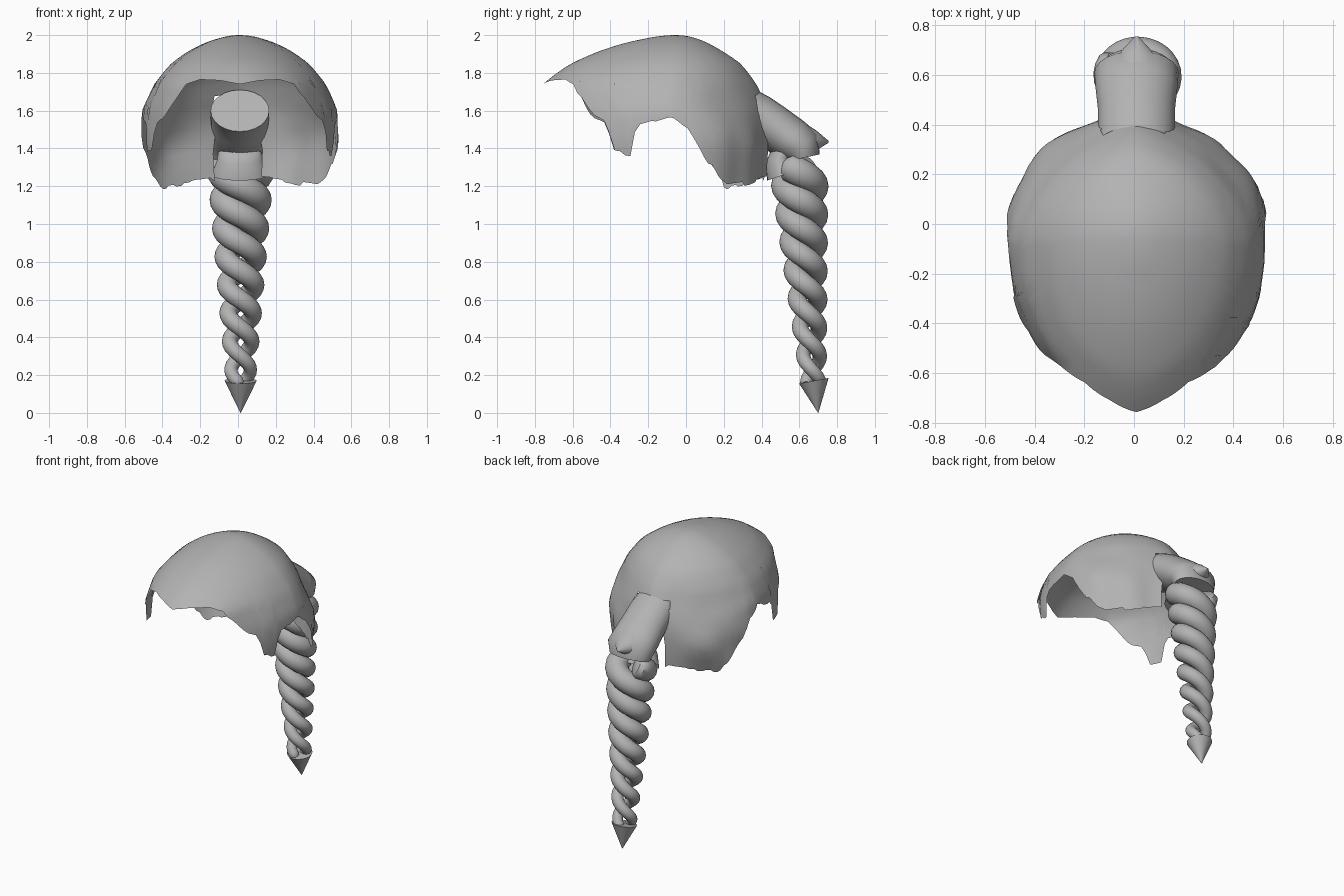
import bpy, bmesh, math, random
from mathutils import Vector, noise

if "Cube" in bpy.data.objects:
    bpy.data.objects.remove(bpy.data.objects["Cube"])

random.seed(4)
grey = bpy.data.materials.new("hair_grey")
grey.diffuse_color = (0.45, 0.45, 0.45, 1)
grey.use_nodes = True
grey.node_tree.nodes["Principled BSDF"].inputs["Base Color"].default_value = grey.diffuse_color


def lerp(table, key, col=1):
    """Linear lookup in a small table sorted by its first column."""
    for a, b in zip(table, table[1:]):
        if key <= b[0]:
            k = max(0, (key - a[0]) / (b[0] - a[0]))
            return a[col] + (b[col] - a[col]) * k
    return table[-1][col]


def finish(name, bm, angle=50):
    bmesh.ops.recalc_face_normals(bm, faces=bm.faces[:])
    me = bpy.data.meshes.new(name)
    bm.to_mesh(me)
    bm.free()
    me.materials.append(grey)
    ob = bpy.data.objects.new(name, me)
    bpy.context.collection.objects.link(ob)
    bpy.ops.object.select_all(action='DESELECT')
    bpy.context.view_layer.objects.active = ob
    ob.select_set(True)
    bpy.ops.object.shade_smooth_by_angle(angle=math.radians(angle))
    return ob


def loft(name, rings, angle=50):
    """Skin closed rings of points and cap both ends."""
    bm = bmesh.new()
    rows = [[bm.verts.new(p) for p in r] for r in rings]
    n = len(rows[0])
    for a, b in zip(rows, rows[1:]):
        for i in range(n):
            j = (i + 1) % n
            bm.faces.new((a[i], a[j], b[j], b[i]))
    bm.faces.new(rows[0])
    bm.faces.new(rows[-1])
    return finish(name, bm, angle)


def oval(c, u, v, n=24):
    return [Vector(c) + u * math.cos(2 * math.pi * i / n) + v * math.sin(2 * math.pi * i / n)
            for i in range(n)]


# Hair cap: sqrt(depth below crown), half width, front y, back y
SHAPE = [(0, 0, -.05, -.05), (.14, .12, -.22, .06), (.28, .26, -.44, .18),
         (.39, .365, -.61, .29), (.51, .455, -.76, .37), (.63, .515, -.76, .40),
         (.77, .53, -.76, .41), (.9, .48, -.72, .39)]
# Hem height by angle from the front: fringe, sideburn, ear gap, nape
HEM = [(0, 1.74), (15, 1.76), (30, 1.765), (40, 1.74), (46, 1.64), (51, 1.57), (59, 1.53),
       (62, 1.38), (70, 1.37), (73, 1.52), (91, 1.58), (100, 1.52), (106, 1.38), (118, 1.23),
       (125, 1.2), (150, 1.22), (165, 1.24), (180, 1.25)]
SEG, LEV = 144, 20


def ramp(v, lo, hi):
    k = min(1, max(0, (v - lo) / (hi - lo)))
    return k * k * (3 - 2 * k)


def cap_point(deg, s, hem):
    q = math.sqrt(2 - hem) * s
    w, f, b = (lerp(SHAPE, q, c) for c in (1, 2, 3))
    cy = -.05 - .03 * min(1, q / .5)
    t = math.radians(deg)
    sx, cx = math.sin(t), math.cos(t)
    # pointed fringe, tapered upper back, lobed nape
    e = 1.06 if cx > 0 else 1.1 + .1 * ramp(q, .3, .5) - .36 * ramp(q, .56, .8)
    x = w * math.copysign(abs(sx) ** e, sx)
    y = cy + (f - cy if cx > 0 else b - cy) * abs(cx) ** e
    p = Vector((x, y, 2 - q * q))
    # uneven locks, stronger towards the nape
    lump = 1 + noise.noise(p * 5) * .07 * max(0, q - .35) * (1.6 if y > 0 else .8)
    x, y = x * lump + .01, y * lump
    # hair drawn back towards the tie
    if cx < 0:
        y += .07 * math.exp(-(x / .15) ** 2) * ramp(q, .5, .72)
    return Vector((x, y, p.z))


bm = bmesh.new()
crown = bm.verts.new((0, -.05, 2))
hems = []
jag = 0
for i in range(SEG):
    d = 360 * i / SEG
    a = min(d, 360 - d)
    if i % 3 == 0:
        jag = random.uniform(-.018, .018)
    hems.append(lerp(HEM, a) + (jag if a > 42 else 0))
rows = [[bm.verts.new(cap_point(360 * i / SEG, k / LEV, hems[i])) for i in range(SEG)]
        for k in range(1, LEV + 1)]
for i in range(SEG):
    j = (i + 1) % SEG
    bm.faces.new((crown, rows[0][i], rows[0][j]))
    for a, b in zip(rows, rows[1:]):
        bm.faces.new((a[i], b[i], b[j], a[j]))
# opening in the nape where the ponytail is gathered
gap = []
for f in bm.faces:
    c = f.calc_center_median()
    if c.y > 0 and abs(c.x) < .12 and c.z < 1.68:
        gap.append(f)
bmesh.ops.delete(bm, geom=gap, context='FACES')
finish("hair_cap", bm, 60)

# Ponytail base leaving the back of the cap: y, z, half width, half thickness, tilt
TAIL = [(.31, 1.60, .155, .125, 28), (.38, 1.57, .155, .12, 32), (.46, 1.515, .155, .12, 36),
        (.55, 1.45, .165, .12, 42), (.61, 1.41, .17, .11, 52), (.62, 1.35, .15, .09, 78)]
rings = []
for y, z, rx, rn, tilt in TAIL:
    t = math.radians(tilt)
    rings.append(oval((.01, y, z), Vector((rx, 0, 0)),
                      Vector((0, math.sin(t), math.cos(t))) * rn))
loft("ponytail_base", rings)

# Pointed lock at the back of the ponytail
loft("ponytail_point", [oval((.01, .58, 1.45), Vector((.14, 0, 0)), Vector((0, .04, .09))),
                        oval((.01, .67, 1.43), Vector((.085, 0, 0)), Vector((0, .02, .065))),
                        oval((.01, .755, 1.435), Vector((.008, 0, 0)), Vector((0, 0, .005)))])

# Flared tie below the ponytail
loft("hair_tie", [oval((.01, .52, 1.42), Vector((.11, 0, 0)), Vector((0, .07, .03))),
                  oval((.01, .49, 1.34), Vector((.12, 0, 0)), Vector((0, .07, .02))),
                  oval((.01, .52, 1.26), Vector((.15, 0, 0)), Vector((0, .09, .03)))])

# Two twisted strands that narrow towards the bottom
TOP, LOW, STEPS = 1.31, .15, 110
for name, phase in (("braid_strand_a", 0), ("braid_strand_b", math.pi)):
    path, rad = [], []
    for k in range(STEPS + 1):
        h = k / STEPS
        z = TOP + (LOW - TOP) * h
        turn = (.975 - z) / .15 * math.pi + phase
        r = .102 - .054 * h
        path.append(Vector((.014 + r * math.cos(turn), .595 + .08 * h + r * .8 * math.sin(turn), z)))
        rad.append((.079 - .047 * h) * (.7 if k in (0, STEPS) else 1))
    rings = []
    for k, p in enumerate(path):
        d = (path[min(k + 1, STEPS)] - path[max(k - 1, 0)]).normalized()
        u = d.cross(Vector((0, 0, 1))).normalized()
        rings.append(oval(p, u * rad[k], d.cross(u) * rad[k], 14))
    loft(name, rings)

# Cone weight at the end of the braid
loft("braid_tip", [oval((.014, .677, .17), Vector((.085, 0, 0)), Vector((0, .078, .015)), 32),
                   oval((.014, .70, 0), Vector((.001, 0, 0)), Vector((0, .001, 0)), 32)], angle=40)
